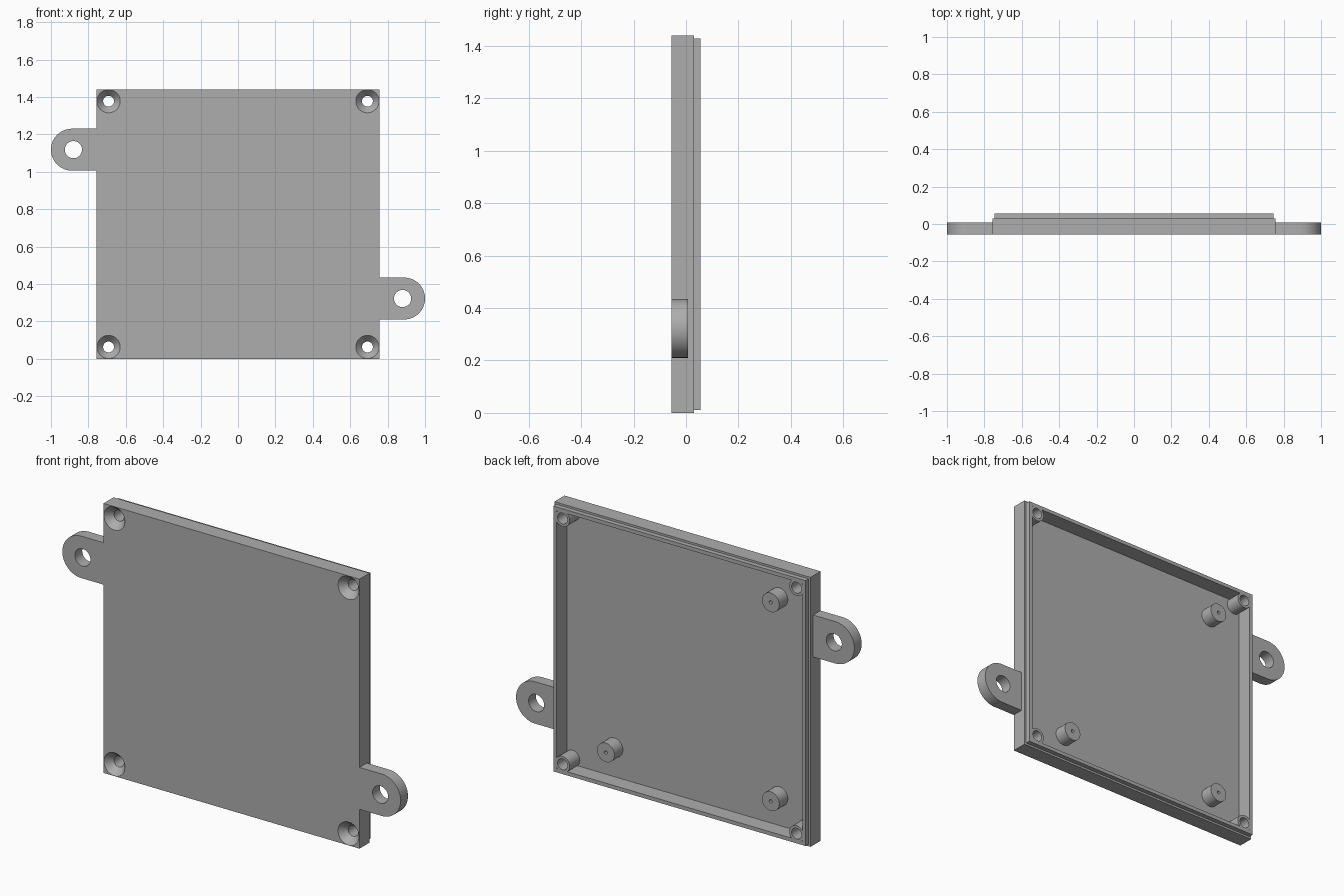
import bpy, bmesh, math
from mathutils import Vector

cube = bpy.data.objects.get("Cube")
if cube:
    bpy.data.objects.remove(cube)

# Main dimensions
HALF_W, HEIGHT = 0.757, 1.44
FRONT, FLOOR, LEDGE, RIM = -0.055, -0.03, 0.03, 0.055
EAR_BACK, EAR_X, EAR_Z, EAR_R = 0.007, 0.888, 0.322, 0.112
SCREW_X, SCREW_Z = 0.692, 0.063

grey = bpy.data.materials.new("grey plastic")
grey.use_nodes = True
GREY = (0.42, 0.42, 0.42, 1)
grey.diffuse_color = GREY
grey.node_tree.nodes["Principled BSDF"].inputs["Base Color"].default_value = GREY


def finish(name, bm, location=(0, 0, 0)):
    bmesh.ops.recalc_face_normals(bm, faces=bm.faces[:])
    mesh = bpy.data.meshes.new(name)
    bm.to_mesh(mesh)
    bm.free()
    mesh.materials.append(grey)
    obj = bpy.data.objects.new(name, mesh)
    obj.location = location
    bpy.context.collection.objects.link(obj)
    return obj


def revolve(name, profile, x, z, closed):
    """Turn an (r, y) profile around an axis running front to back."""
    bm = bmesh.new()
    verts = [bm.verts.new((r, y, 0)) for r, y in profile]
    pairs = list(zip(verts, verts[1:]))
    if closed:
        pairs.append((verts[-1], verts[0]))
    edges = [bm.edges.new(p) for p in pairs]
    bmesh.ops.spin(bm, geom=verts + edges, cent=(0, 0, 0), axis=(0, 1, 0),
                   angle=math.tau, steps=48)
    bmesh.ops.remove_doubles(bm, verts=bm.verts[:], dist=0.0001)
    return finish(name, bm, (x, 0, z))


def tube(name, x, z, outer, inner, back):
    return revolve(name, [(inner, FLOOR), (outer, FLOOR), (outer, back), (inner, back)], x, z, True)


def cut(obj, cutter):
    mod = obj.modifiers.new("hole", 'BOOLEAN')
    mod.operation, mod.solver, mod.object = 'DIFFERENCE', 'EXACT', cutter
    cutter.hide_render = True
    bpy.context.view_layer.objects.active = obj
    bpy.ops.object.modifier_apply(modifier=mod.name)


def extrude_y(bm, face, dy):
    face = bmesh.ops.extrude_discrete_faces(bm, faces=[face])["faces"][0]
    bmesh.ops.translate(bm, verts=face.verts[:], vec=(0, dy, 0))
    return face


parts, cutters = [], []

# Tray: solid slab, stepped back lip, then a recessed pocket
bm = bmesh.new()
bmesh.ops.create_cube(bm, size=1)
bmesh.ops.scale(bm, verts=bm.verts[:], vec=(2 * HALF_W, LEDGE - FRONT, HEIGHT))
bmesh.ops.translate(bm, verts=bm.verts[:], vec=(0, (LEDGE + FRONT) / 2, HEIGHT / 2))
bm.normal_update()
back = max(bm.faces, key=lambda f: f.calc_center_median().y)
bmesh.ops.inset_region(bm, faces=[back], thickness=0.011, use_even_offset=True)
back = extrude_y(bm, back, RIM - LEDGE)
bm.normal_update()
bmesh.ops.inset_region(bm, faces=[back], thickness=0.02, use_even_offset=True)
extrude_y(bm, back, FLOOR - RIM)
tray = finish("tray", bm)
parts.append(tray)

# Corner screw bosses with countersunk holes from the front
for side, x in (("right", -SCREW_X), ("left", SCREW_X)):
    for level, z in (("lower", SCREW_Z), ("upper", HEIGHT - SCREW_Z)):
        boss = tube(f"{level}_{side}_screw_boss", x, z, 0.043, 0.028, RIM)
        sink = revolve("countersink_cutter",
                       [(0, FRONT - 0.01), (0.062, FRONT - 0.01), (0.062, FRONT),
                        (0.029, -0.017), (0.029, RIM + 0.01), (0, RIM + 0.01)], x, z, False)
        cut(tray, sink)
        cut(boss, sink)
        parts.append(boss)
        cutters.append(sink)

# Board standoffs with small pilot holes
for name, x, z in (("upper_right", -0.53, 1.25), ("lower_right", -0.53, 0.187),
                   ("lower_left", 0.445, 0.187)):
    parts.append(tube(name + "_standoff", x, z, 0.051, 0.009, 0.042))

# Mounting ears: rounded tabs on opposite sides
for name, s, z in (("left", 1, EAR_Z), ("right", -1, HEIGHT - EAR_Z)):
    outline = [(HALF_W, -EAR_R)]
    for i in range(33):
        a = math.pi * (i / 32 - 0.5)
        outline.append((EAR_X + EAR_R * math.cos(a), EAR_R * math.sin(a)))
    outline.append((HALF_W, EAR_R))
    bm = bmesh.new()
    face = bm.faces.new([bm.verts.new((s * x, FRONT, dz)) for x, dz in outline])
    grown = bmesh.ops.extrude_face_region(bm, geom=[face])["geom"]
    bmesh.ops.translate(bm, vec=(0, EAR_BACK - FRONT, 0),
                        verts=[g for g in grown if isinstance(g, bmesh.types.BMVert)])
    ear = finish(name + "_mounting_ear", bm, (0, 0, z))
    drill = revolve("ear_hole_cutter", [(0, -0.1), (0.046, -0.1), (0.046, 0.1), (0, 0.1)],
                    s * 0.88, z, False)
    cut(ear, drill)
    parts.append(ear)
    cutters.append(drill)

for cutter in cutters:
    bpy.data.objects.remove(cutter)

# Smooth round walls, keep machined edges crisp
bpy.ops.object.select_all(action='DESELECT')
for obj in parts:
    obj.select_set(True)
bpy.context.view_layer.objects.active = tray
bpy.ops.object.shade_smooth_by_angle(angle=math.radians(30))
